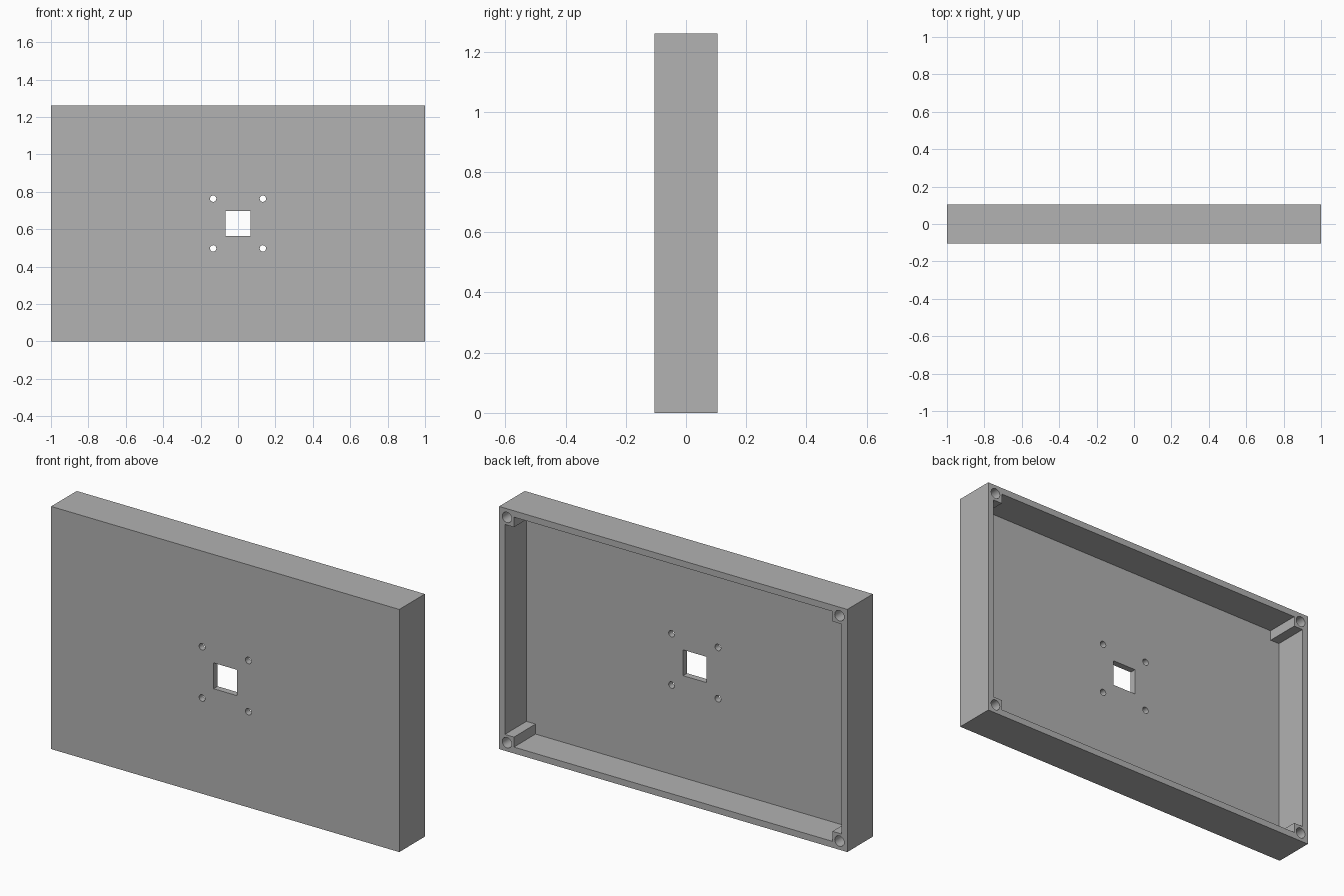
import bpy, bmesh, math
from mathutils import Vector

if "Cube" in bpy.data.objects:
    bpy.data.objects.remove(bpy.data.objects["Cube"], do_unlink=True)

W, D, H = 2.0, 0.21, 1.26       # outer size
WALL = 0.033                    # wall and front panel thickness
POST = 0.085                    # corner post reach from the outer edge
MID = H / 2
FRONT, BACK = -D / 2, D / 2
FLOOR = FRONT + WALL

grey = bpy.data.materials.new("plain grey")
grey.use_nodes = True
grey.diffuse_color = (0.445, 0.445, 0.445, 1)
grey.node_tree.nodes["Principled BSDF"].inputs["Base Color"].default_value = grey.diffuse_color


def prism(name, outline, y0, y1):
    """Extrude an (x, z) outline from y0 to y1."""
    bm = bmesh.new()
    face = bm.faces.new([bm.verts.new((x, y0, z)) for x, z in outline])
    out = bmesh.ops.extrude_face_region(bm, geom=[face])
    verts = [v for v in out["geom"] if isinstance(v, bmesh.types.BMVert)]
    bmesh.ops.translate(bm, verts=verts, vec=Vector((0, y1 - y0, 0)))
    bmesh.ops.recalc_face_normals(bm, faces=bm.faces)
    mesh = bpy.data.meshes.new(name)
    bm.to_mesh(mesh)
    bm.free()
    mesh.materials.append(grey)
    obj = bpy.data.objects.new(name, mesh)
    bpy.context.collection.objects.link(obj)
    return obj


def rect(hx, hz):
    return [(-hx, MID - hz), (hx, MID - hz), (hx, MID + hz), (-hx, MID + hz)]


def circle(cx, cz, r, n=32):
    return [(cx + r * math.cos(math.tau * i / n), cz + r * math.sin(math.tau * i / n))
            for i in range(n)]


# Solid block that becomes the open-backed case
case = prism("case", rect(W / 2, H / 2), FRONT, BACK)

# Cavity outline, stepped in at each corner to leave the posts
ox, oz = W / 2 - WALL, H / 2 - WALL
ix, iz = W / 2 - POST, H / 2 - POST
cavity = []
for sx, sz in ((1, 1), (-1, 1), (-1, -1), (1, -1)):
    corner = [(ox, iz), (ix, iz), (ix, oz)]
    if sx * sz < 0:
        corner.reverse()
    cavity += [(sx * x, MID + sz * z) for x, z in corner]
cutters = [prism("cavity_cutter", cavity, FLOOR, BACK + 0.1)]

# Square opening through the front panel
cutters.append(prism("opening_cutter", rect(0.067, 0.067), FRONT - 0.1, FLOOR + 0.05))

# Mounting holes in the panel and blind screw holes in the posts
for sx in (-1, 1):
    for sz in (-1, 1):
        cutters.append(prism("mount_hole_cutter", circle(sx * 0.133, MID + sz * 0.133, 0.017),
                             FRONT - 0.1, FLOOR + 0.05))
        cutters.append(prism("screw_hole_cutter",
                             circle(sx * (W / 2 - 0.045), MID + sz * (H / 2 - 0.045), 0.027),
                             FLOOR, BACK + 0.1))

for cutter in cutters:
    cutter.hide_render = True
    mod = case.modifiers.new(cutter.name, "BOOLEAN")
    mod.operation = "DIFFERENCE"
    mod.solver = "EXACT"
    mod.object = cutter

# Bake the cuts and discard the cutters
bpy.context.view_layer.update()
baked = bpy.data.meshes.new_from_object(case.evaluated_get(bpy.context.evaluated_depsgraph_get()))
case.modifiers.clear()
case.data = baked
for cutter in cutters:
    bpy.data.objects.remove(cutter, do_unlink=True)

# Smooth round hole walls, crisp edges elsewhere
bpy.ops.object.select_all(action="DESELECT")
case.select_set(True)
bpy.context.view_layer.objects.active = case
bpy.ops.object.shade_smooth_by_angle(angle=math.radians(30))
